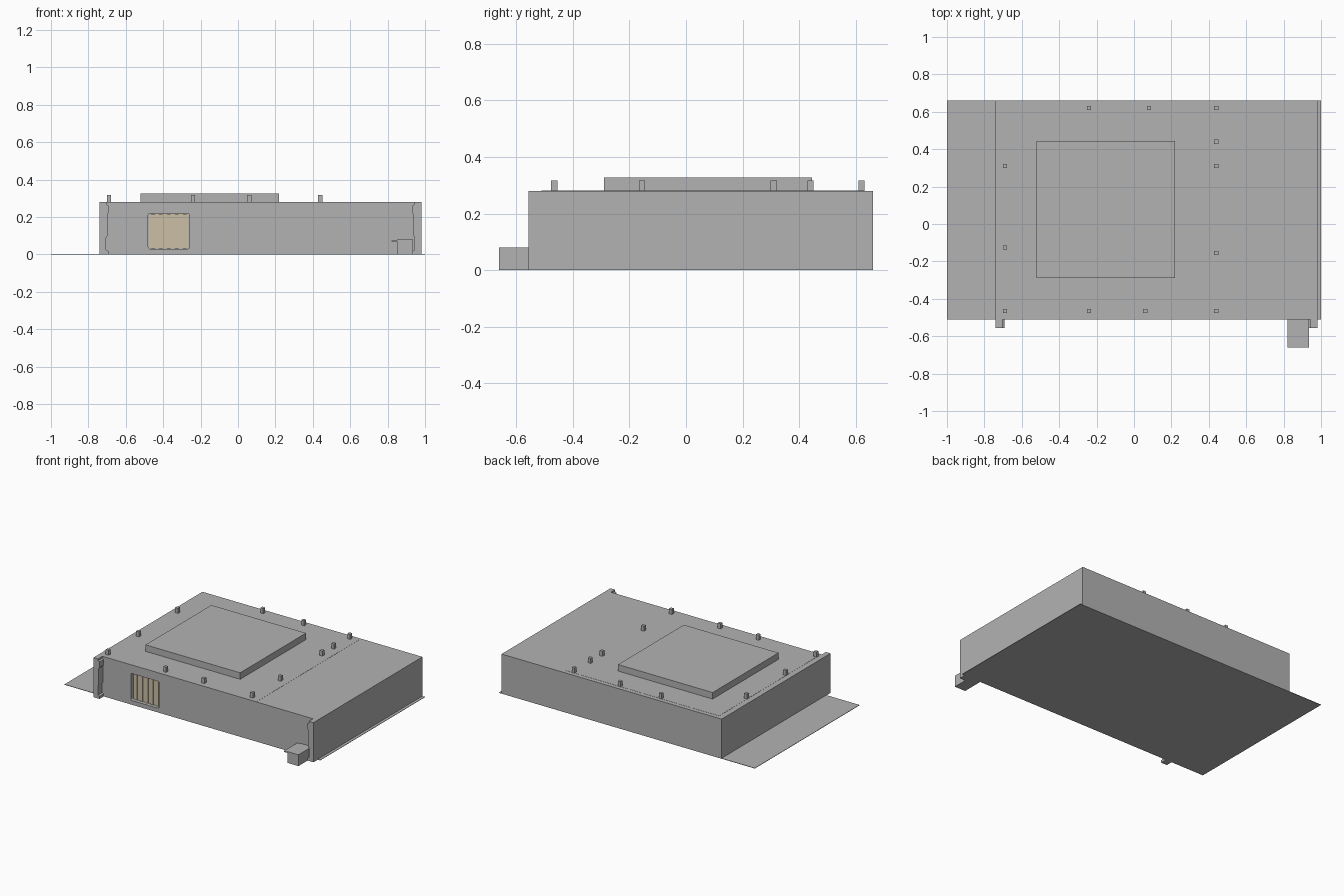
import bpy, bmesh

default = bpy.data.objects.get("Cube")
if default:
    bpy.data.objects.remove(default, do_unlink=True)


def material(name, colour):
    m = bpy.data.materials.new(name)
    m.use_nodes = True
    m.diffuse_color = (*colour, 1)
    m.node_tree.nodes["Principled BSDF"].inputs["Base Color"].default_value = (*colour, 1)
    return m


GREY = material("grey_metal", (0.45, 0.45, 0.45))
TAN = material("tan_grille", (0.60, 0.52, 0.38))


def finish(name, bm, mat):
    bmesh.ops.recalc_face_normals(bm, faces=bm.faces)
    mesh = bpy.data.meshes.new(name)
    bm.to_mesh(mesh)
    bm.free()
    mesh.materials.append(mat)
    obj = bpy.data.objects.new(name, mesh)
    bpy.context.collection.objects.link(obj)
    return obj


def box(name, x, y, z, mat=GREY):
    bm = bmesh.new()
    bmesh.ops.create_cube(bm, size=1)
    for v in bm.verts:
        v.co = [lo + (c + 0.5) * (hi - lo) for c, (lo, hi) in zip(v.co, (x, y, z))]
    return finish(name, bm, mat)


def extrude_y(name, profile, y0, y1, mat=GREY):
    bm = bmesh.new()
    face = bm.faces.new([bm.verts.new((x, y0, z)) for x, z in profile])
    ext = bmesh.ops.extrude_face_region(bm, geom=[face])["geom"]
    for v in ext:
        if isinstance(v, bmesh.types.BMVert):
            v.co.y = y1
    return finish(name, bm, mat)


FRONT, BACK, TOP = -0.51, 0.66, 0.28
LEFT, RIGHT = 0.98, -0.74

# Main housing on its wide base sheet
housing = box("housing", (RIGHT, LEFT), (FRONT, BACK), (0.002, TOP))
box("base_sheet", (-1, 1), (FRONT, BACK), (0, 0.003))
box("roof_sheet", (-0.70, 0.50), (FRONT, 0.63), (TOP - 0.001, TOP + 0.001))
box("raised_lid", (-0.52, 0.22), (-0.29, 0.445), (TOP, 0.327))

# Vent opening with rounded corners
cutter = box("vent_cutter", (-0.48, -0.26), (FRONT - 0.05, FRONT + 0.03), (0.03, 0.22))
bm = bmesh.new()
bm.from_mesh(cutter.data)
edges = [e for e in bm.edges if abs(e.verts[0].co.y - e.verts[1].co.y) > 0.05]
bmesh.ops.bevel(bm, geom=edges, offset=0.01, segments=3, affect='EDGES', profile=0.5)
bm.to_mesh(cutter.data)
bm.free()
cutter.hide_render = True
cutter.hide_viewport = True
cutter.display_type = 'WIRE'
cut = housing.modifiers.new("vent_opening", 'BOOLEAN')
cut.object = cutter
cut.operation = 'DIFFERENCE'
cut.solver = 'EXACT'

# Grille panel and its vertical slats
box("grille_panel", (-0.475, -0.265), (FRONT + 0.022, FRONT + 0.03), (0.033, 0.217), TAN)
for i in range(5):
    x = -0.455 + i * 0.0425
    box(f"grille_slat_{i + 1}", (x - 0.01, x + 0.01), (FRONT + 0.017, FRONT + 0.023),
        (0.033, 0.217), TAN)

# Notched front posts, mirrored about the middle of the housing
steps = ((0.047, 0), (0.047, 0.018), (0.035, 0.024), (0.035, 0.09), (0.041, 0.1),
         (0.041, 0.215), (0.047, 0.222), (0.047, 0.262), (0.036, 0.268), (0.036, TOP))
for name, edge, side in (("right_post", RIGHT, 1), ("left_post", LEFT, -1)):
    profile = [(edge, 0)] + [(edge + side * w, z) for w, z in steps] + [(edge, TOP)]
    extrude_y(name, profile, -0.557, FRONT)

# Outlet block with an overhanging flap
box("outlet_block", (0.85, 0.935), (-0.66, FRONT), (0, 0.08))
box("outlet_flap", (0.82, 0.85), (-0.66, FRONT), (0.07, 0.076))

# Roof pegs
rows = {-0.69: (-0.465, -0.125, 0.31), -0.24: (-0.465, 0.62), 0.06: (-0.465,),
        0.08: (0.62,), 0.44: (-0.465, -0.155, 0.31, 0.44, 0.62)}
for x, ys in rows.items():
    for y in ys:
        box("roof_peg", (x - 0.011, x + 0.011), (y - 0.011, y + 0.011), (TOP, 0.317))
